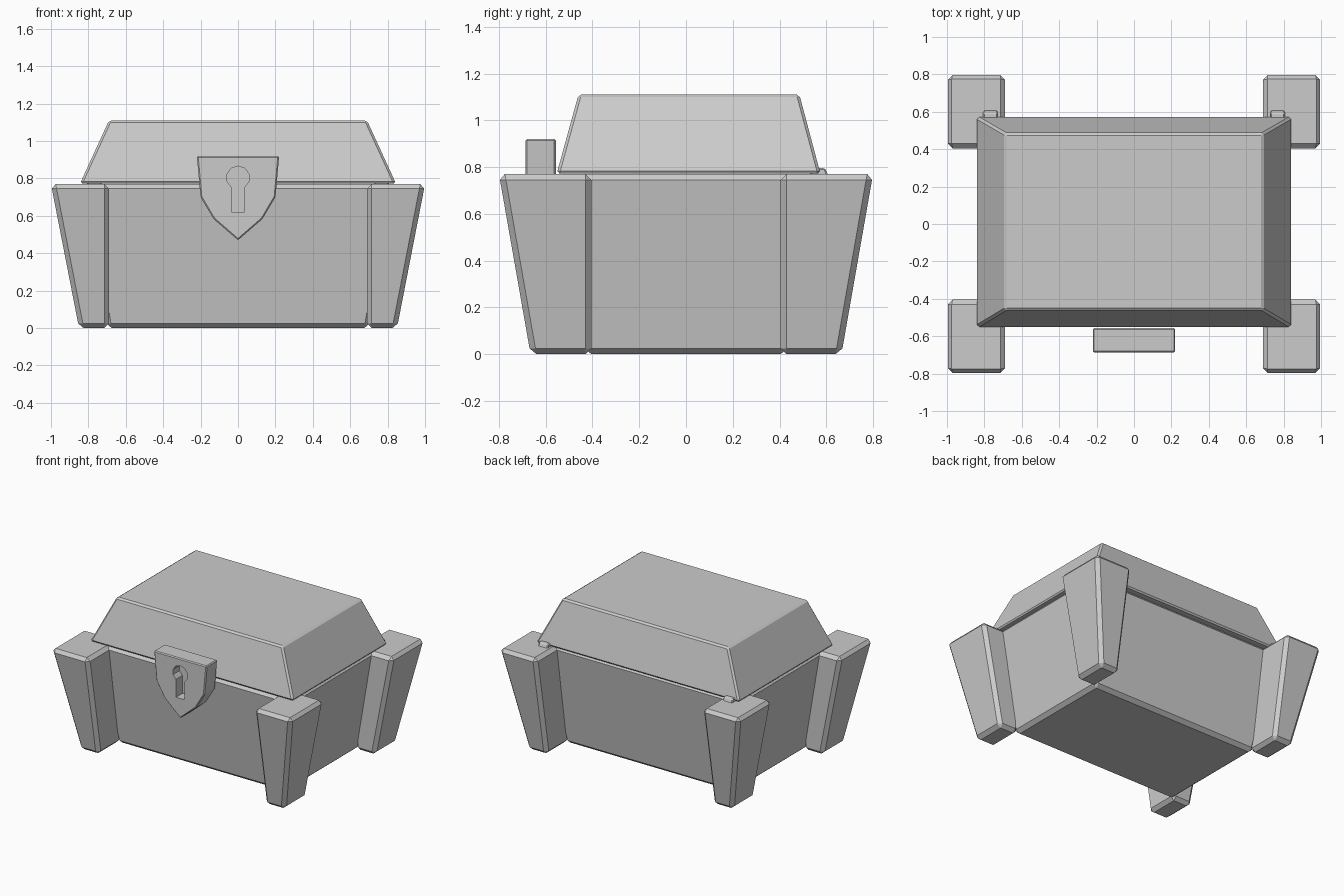
import bpy
import bmesh
from math import cos, sin, radians

cube = bpy.data.objects.get("Cube")
if cube:
    bpy.data.objects.remove(cube, do_unlink=True)

# Single stone-grey material
grey = bpy.data.materials.new("plain_grey")
grey.use_nodes = True
grey.diffuse_color = (0.6, 0.6, 0.6, 1)
for node in grey.node_tree.nodes:
    if node.type == 'BSDF_PRINCIPLED':
        node.inputs["Base Color"].default_value = (0.6, 0.6, 0.6, 1)


def loft(name, lower, upper, bevel=0.0):
    """Join two matching point rings into a closed, chamfered solid."""
    bm = bmesh.new()
    a = [bm.verts.new(p) for p in lower]
    b = [bm.verts.new(p) for p in upper]
    bm.faces.new(a)
    bm.faces.new(b)
    for i in range(len(a)):
        j = (i + 1) % len(a)
        bm.faces.new((a[i], a[j], b[j], b[i]))
    bmesh.ops.recalc_face_normals(bm, faces=bm.faces)
    if bevel:
        bmesh.ops.bevel(bm, geom=list(bm.edges), offset=bevel, segments=1,
                        profile=0.5, affect='EDGES', clamp_overlap=True)
    mesh = bpy.data.meshes.new(name)
    bm.to_mesh(mesh)
    bm.free()
    mesh.materials.append(grey)
    obj = bpy.data.objects.new(name, mesh)
    bpy.context.collection.objects.link(obj)
    return obj


def rect(x0, x1, y0, y1, z):
    return [(x0, y0, z), (x1, y0, z), (x1, y1, z), (x0, y1, z)]


def prism(name, outline, y0, y1, bevel=0.0):
    """Extrude an x-z outline along y."""
    return loft(name, [(x, y0, z) for x, z in outline],
                [(x, y1, z) for x, z in outline], bevel)


# Tapered chest body
loft("chest_body", rect(-0.70, 0.70, -0.43, 0.43, 0),
     rect(-0.83, 0.83, -0.55, 0.55, 0.77), 0.025)

# Lid
loft("lid", rect(-0.845, 0.845, -0.553, 0.575, 0.772),
     rect(-0.69, 0.69, -0.46, 0.485, 1.11), 0.012)

# Flared corner posts
for sx, side in ((1, "left"), (-1, "right")):
    for sy, end in ((-1, "front"), (1, "back")):
        low = rect(0.69, 0.85, 0.405, 0.665, 0)
        high = rect(0.69, 1.0, 0.405, 0.80, 0.77)
        loft(f"{end}_{side}_post",
             [(sx * x, sy * y, z) for x, y, z in low],
             [(sx * x, sy * y, z) for x, y, z in high], 0.025)
    # Small hinge behind the lid
    c = sx * 0.768
    loft(f"{side}_hinge", rect(c - 0.038, c + 0.038, 0.53, 0.61, 0.76),
         rect(c - 0.038, c + 0.038, 0.53, 0.595, 0.795), 0.006)

# Shield-shaped lock plate
half = [(0.22, 0.92), (0.20, 0.70), (0.13, 0.583)]
shield = half + [(0, 0.47)] + [(-x, z) for x, z in reversed(half)]
lock = prism("lock_plate", shield, -0.687, -0.557, 0.007)

# Keyhole cut into the lock
arc = [radians(-55 + 290 * i / 8) for i in range(9)]
keyhole = [(0.062 * cos(t), 0.804 + 0.062 * sin(t)) for t in arc]
keyhole += [(-0.034, 0.62), (0.034, 0.62)]
cutter = prism("keyhole_cutter", keyhole, -0.75, -0.61)
cutter.hide_render = True
cut = lock.modifiers.new("keyhole", 'BOOLEAN')
cut.operation = 'DIFFERENCE'
cut.solver = 'EXACT'
cut.object = cutter
bpy.context.view_layer.update()
evaluated = lock.evaluated_get(bpy.context.evaluated_depsgraph_get())
carved = bpy.data.meshes.new_from_object(evaluated)
lock.modifiers.clear()
lock.data = carved
bpy.data.objects.remove(cutter, do_unlink=True)
